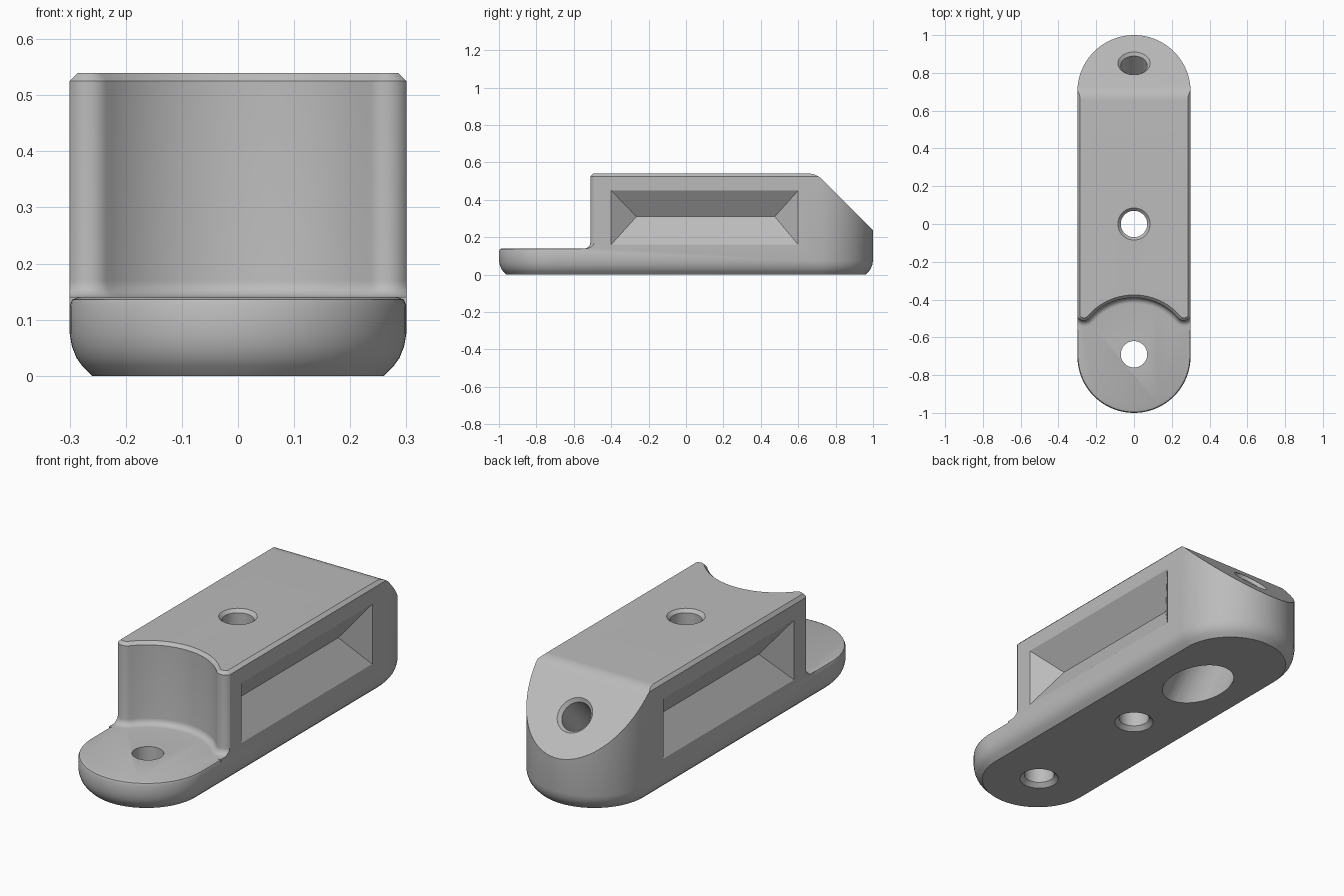
import bpy, bmesh
from math import sin, cos, pi, radians, atan2, hypot
from mathutils import Matrix, Vector

default = bpy.data.objects.get("Cube")
if default:
    bpy.data.objects.remove(default, do_unlink=True)

HALF_W, END_Y, TOP, FLANGE = 0.30, 0.70, 0.54, 0.14


def add_object(name, bm):
    bmesh.ops.recalc_face_normals(bm, faces=bm.faces)
    mesh = bpy.data.meshes.new(name)
    bm.to_mesh(mesh)
    bm.free()
    obj = bpy.data.objects.new(name, mesh)
    bpy.context.collection.objects.link(obj)
    return obj


def loft(name, rings):
    """Closed solid through rings of equal point count."""
    bm = bmesh.new()
    rows = [[bm.verts.new(p) for p in ring] for ring in rings]
    n = len(rows[0])
    for a, b in zip(rows, rows[1:]):
        for i in range(n):
            j = (i + 1) % n
            bm.faces.new((a[i], a[j], b[j], b[i]))
    bm.faces.new(rows[0][::-1])
    bm.faces.new(rows[-1])
    return add_object(name, bm)


def arc(cx, cy, r, start, end, steps):
    angles = [radians(start + (end - start) * i / steps) for i in range(steps + 1)]
    return [(cx + r * cos(a), cy + r * sin(a)) for a in angles]


def stadium(inset, z):
    r = HALF_W - inset
    plan = arc(0, END_Y, r, 0, 180, 40) + arc(0, -END_Y, r, 180, 360, 40)
    return [(x, y, z) for x, y in plan]


def lathe(name, profile, matrix):
    return loft(name, [[matrix @ Vector((x, y, h)) for x, y in arc(0, 0, r, 0, 352.5, 47)]
                       for r, h in profile])


# Long rounded body with a softened bottom edge and chamfered top
body = loft("latch_body", [stadium(i, z) for i, z in (
    (0.04, 0), (0.022, 0.018), (0.012, 0.032), (0.004, 0.052), (0, 0.075),
    (0, TOP - 0.015), (0.015, TOP))])
cutters = []

# Scooped front wall with rounded horns, a foot fillet and a top chamfer
HORN_X, HORN_Y, HORN_R = 0.265, -0.472, 0.04
SCOOP_R = hypot(HORN_X, HORN_Y + END_Y) - HORN_R
contact = 180 / pi * atan2(HORN_Y + END_Y, HORN_X)


def front_plan(offset, z):
    horn = arc(HORN_X, HORN_Y, HORN_R - offset, 330, 180 + contact, 12)
    tail = (horn[0][0] + 0.05, horn[0][1] + 0.0866)
    right = [(0.6, -1.3), (0.6, -0.45), tail] + horn
    scoop = arc(0, -END_Y, SCOOP_R + offset, contact, 180 - contact, 32)[1:-1]
    left = [(-x, y) for x, y in reversed(right)]
    return [(x, y, z) for x, y in right + scoop + left]


FILLET = 0.03
steps = [radians(15 * i) for i in range(7)]
rings = [front_plan(-FILLET * (1 - sin(a)), FLANGE + FILLET * (1 - cos(a))) for a in steps]
rings += [front_plan(0, TOP - 0.015), front_plan(0.015, TOP), front_plan(0.015, TOP + 0.1)]
cutters.append(loft("front_cutter", rings))

# Rounded upper rim of the flange
section = [(-0.03, 0.125), (0, 0.125), (0.0044, 0.1356), (0.015, FLANGE),
           (0.015, 0.16), (-0.03, 0.16)]
path = [(-1, 0, -0.56)] + [(x, y, -END_Y) for x, y in arc(0, 0, 1, 180, 360, 40)]
path.append((1, 0, -0.56))
cutters.append(loft("rim_cutter", [
    [(nx * (HALF_W - i), cy + ny * (HALF_W - i), z) for i, z in section]
    for nx, ny, cy in path]))

# Sloped back with a rounded crest
slope = arc(0.655, 0.44, 0.1, 90, 45, 8) + [(1.136, 0.1), (1.136, 0.7), (0.655, 0.7)]
cutters.append(loft("slope_cutter", [[(x, y, z) for y, z in slope] for x in (-0.5, 0.5)]))

# Hipped recess on each side
for side in (-1, 1):
    bm = bmesh.new()
    for x in (0.30, 0.35):
        for y in (-0.40, 0.60):
            for z in (0.16, 0.45):
                bm.verts.new((side * x, y, z))
    for y in (-0.265, 0.475):
        bm.verts.new((side * 0.205, y, 0.31))
    bmesh.ops.convex_hull(bm, input=bm.verts[:])
    cutters.append(add_object("recess_cutter", bm))

# Two vertical holes with chamfered mouths
for y, height in ((-0.69, None), (0, TOP)):
    profile = [(0.11, -0.02), (0.09, 0), (0.07, 0.02)]
    profile += [(0.07, height - 0.015), (0.085, height), (0.105, height + 0.02)] if height else [(0.07, 0.3)]
    cutters.append(lathe("hole_cutter", profile, Matrix.Translation((0, y, 0))))

# Angled hole through the slope with a wide counterbore below
tilt = Matrix.Translation((0, 0.465, 0)) @ Matrix.Rotation(radians(-45), 4, 'X')
cutters.append(lathe("angled_cutter", [
    (0.14, -0.3), (0.14, 0.28), (0.07, 0.28), (0.07, 0.53), (0.085, 0.545), (0.105, 0.565)], tilt))

# Cut everything out of the body, then drop the cutters
bpy.context.view_layer.objects.active = body
for cutter in cutters:
    cutter.hide_render = True
    mod = body.modifiers.new("cut", 'BOOLEAN')
    mod.operation = 'DIFFERENCE'
    mod.solver = 'EXACT'
    mod.object = cutter
    bpy.ops.object.modifier_apply(modifier=mod.name)
    bpy.data.objects.remove(cutter, do_unlink=True)

# Plain grey finish
grey = bpy.data.materials.new("plain_grey")
grey.use_nodes = True
colour = (0.5, 0.5, 0.5, 1)
grey.diffuse_color = colour
grey.node_tree.nodes["Principled BSDF"].inputs["Base Color"].default_value = colour
body.data.materials.clear()
body.data.materials.append(grey)
for poly in body.data.polygons:
    poly.material_index = 0

bpy.ops.object.select_all(action='DESELECT')
body.select_set(True)
bpy.ops.object.shade_smooth_by_angle(angle=radians(28))
